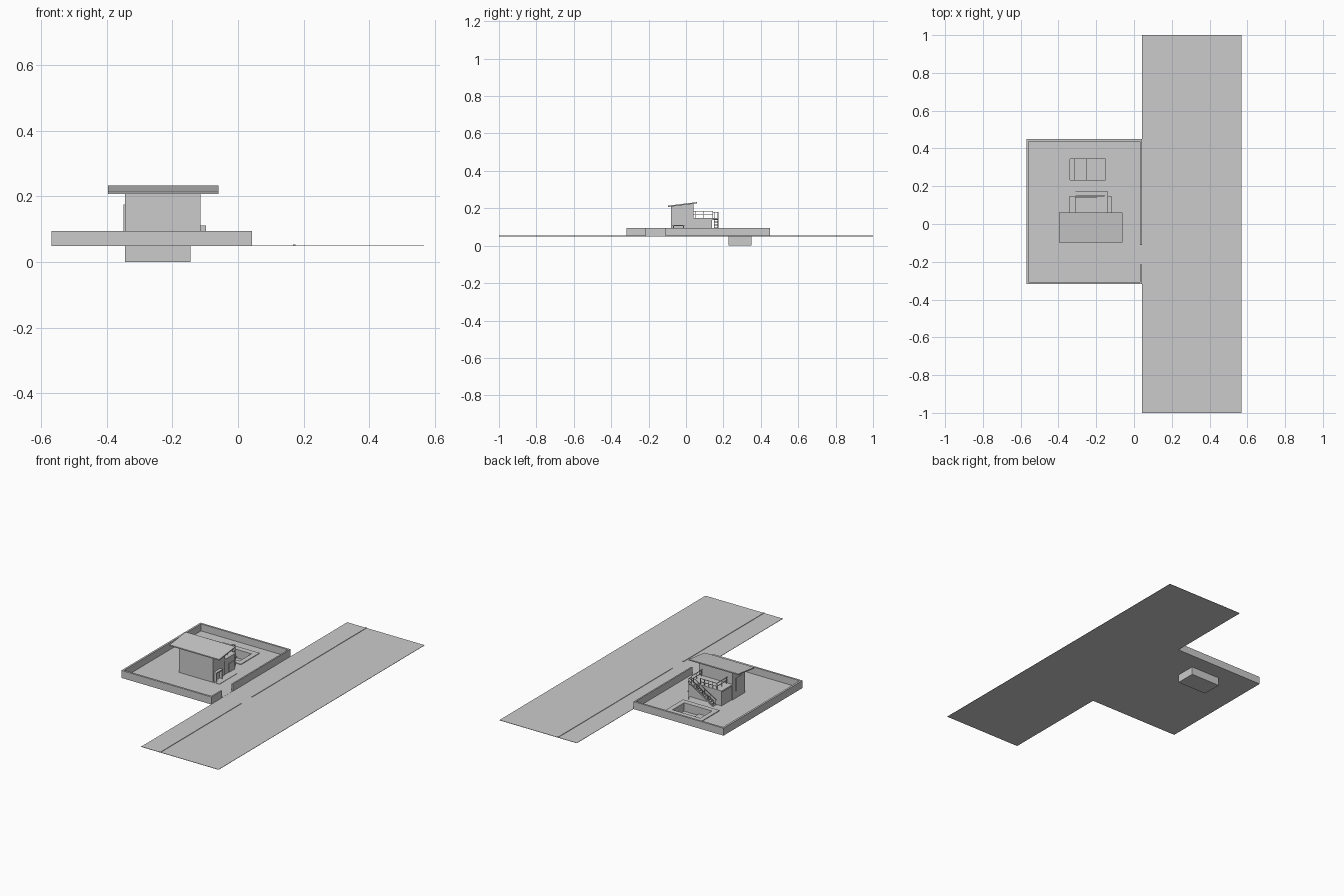
import bpy, bmesh

if "Cube" in bpy.data.objects:
    bpy.data.objects.remove(bpy.data.objects["Cube"], do_unlink=True)

grey = bpy.data.materials.new("plain grey")
grey.use_nodes = True
grey.diffuse_color = (0.6, 0.6, 0.6, 1)
grey.node_tree.nodes["Principled BSDF"].inputs["Base Color"].default_value = (0.6, 0.6, 0.6, 1)


def finish(name, bm):
    bmesh.ops.recalc_face_normals(bm, faces=bm.faces)
    mesh = bpy.data.meshes.new(name)
    bm.to_mesh(mesh)
    bm.free()
    mesh.materials.append(grey)
    obj = bpy.data.objects.new(name, mesh)
    bpy.context.collection.objects.link(obj)
    return obj


def boxes(name, *spans):
    """One object from boxes given as ((x0, x1), (y0, y1), (z0, z1))."""
    bm = bmesh.new()
    for span in spans:
        verts = bmesh.ops.create_cube(bm, size=1)["verts"]
        for v in verts:
            v.co = [(a + b) / 2 + c * (b - a) for c, (a, b) in zip(v.co, span)]
    return finish(name, bm)


def prism(name, axis, outline, lo, hi):
    """Extrude an outline along x or y."""
    bm = bmesh.new()
    place = (lambda p, t: (t, p[0], p[1])) if axis == "x" else (lambda p, t: (p[0], t, p[1]))
    face = bm.faces.new([bm.verts.new(place(p, lo)) for p in outline])
    new = bmesh.ops.extrude_face_region(bm, geom=[face])["geom"]
    for v in new:
        if isinstance(v, bmesh.types.BMVert):
            v.co[0 if axis == "x" else 1] = hi
    return finish(name, bm)


def ring(name, outer, inner, z):
    (x0, x1, y0, y1), (a0, a1, b0, b1) = outer, inner
    return boxes(name, ((x0, x1), (y0, b0), z), ((x0, x1), (b1, y1), z),
                 ((x0, a0), (b0, b1), z), ((a1, x1), (b0, b1), z))


G = 0.052                                  # ground height
yard = (-0.57, 0.042, -0.318, 0.45)
pool = (-0.34, -0.15, 0.232, 0.345)

# Road and kerb, broken at the gate
boxes("road", ((0.042, 0.568), (-1, 1), (0.049, 0.051)))
boxes("kerb", ((0.168, 0.175), (-1, -0.215), (0.05, 0.054)),
      ((0.168, 0.175), (-0.11, 1), (0.05, 0.054)))

# Yard ground with a pool opening
ring("yard_ground", yard, pool, (0.049, G))

# Boundary wall with gate gap
x0, x1, y0, y1 = yard
t, wz = 0.012, (0.049, 0.095)
boxes("boundary_wall", ((x0, x1), (y0, y0 + t), wz), ((x0, x1), (y1 - t, y1), wz),
      ((x0, x0 + t), (y0, y1), wz),
      ((x1 - 0.009, x1), (y0, -0.215), wz), ((x1 - 0.009, x1), (-0.11, y1), wz))

# Pool basin, inner steps and deck
ring("pool_walls", (-0.345, -0.145, 0.227, 0.35), pool, (0, G))
boxes("pool_floor", ((-0.345, -0.145), (0.227, 0.35), (0, 0.004)))
boxes("pool_steps", ((-0.34, -0.315), (0.232, 0.345), (0, 0.03)),
      ((-0.315, -0.25), (0.232, 0.345), (0, 0.014)))
ring("pool_deck", (-0.368, -0.12, 0.2, 0.38), pool, (G, 0.056))

# House body and single-slope roof
prism("house_body", "x", [(-0.08, 0.05), (0.04, 0.05), (0.04, 0.225), (-0.08, 0.209)],
      -0.345, -0.115)
prism("roof", "x", [(-0.097, 0.207), (0.06, 0.226), (0.06, 0.233), (-0.097, 0.214)],
      -0.397, -0.06)
boxes("side_window", ((-0.349, -0.345), (-0.05, 0.01), (0.095, 0.175)))
boxes("side_path", ((-0.115, -0.07), (-0.08, 0.09), (G, 0.054)))

# Entrance frame on the right side
ex = (-0.116, -0.097)
boxes("entrance_frame", (ex, (-0.07, -0.065), (0.05, 0.108)),
      (ex, (-0.015, -0.01), (0.05, 0.108)), (ex, (-0.072, -0.008), (0.105, 0.111)))
boxes("rear_door", ((-0.125, -0.116), (0.08, 0.13), (0.05, 0.105)))

# Lower rear room with terrace on top
boxes("rear_room", ((-0.34, -0.12), (0.04, 0.14), (0.05, 0.14)))
boxes("terrace_slab", ((-0.345, -0.116), (0.04, 0.146), (0.138, 0.147)))

# Terrace railing
spans = []
r = 0.0015
for x in (-0.31, -0.14):
    for y in (0.05, 0.095, 0.143):
        spans.append(((x - r, x + r), (y - r, y + r), (0.145, 0.186)))
    for z in (0.165, 0.184):
        spans.append(((x - r, x + r), (0.04, 0.143), (z - r, z + r)))
for i in range(1, 5):
    x = -0.31 + i * 0.028
    spans.append(((x - r, x + r), (0.143 - r, 0.143 + r), (0.145, 0.186)))
for z in (0.165, 0.184):
    spans.append(((-0.31, -0.195), (0.143 - r, 0.143 + r), (z - r, z + r)))
boxes("terrace_railing", *spans)

# Outside staircase with sloping stringers and handrails
steps, sx, rise = 12, -0.31, 0.095
run = 0.15 / steps
boxes("stair_treads", *[((sx + i * run, sx + (i + 1.1) * run), (0.15, 0.172),
                         (G + (i + 0.7) * rise / steps, G + (i + 1) * rise / steps))
                        for i in range(steps)])
boxes("stair_landing", ((-0.16, -0.138), (0.14, 0.172), (0.141, 0.147)))
for side, y in (("inner", 0.15), ("outer", 0.171)):
    prism(side + "_stringer", "y", [(sx, G), (sx + 0.012, G), (-0.155, 0.141), (-0.155, 0.149)],
          y - r, y + r)
    prism(side + "_handrail", "y", [(sx, 0.083), (-0.155, 0.177), (-0.155, 0.18), (sx, 0.086)],
          y - r, y + r)
    boxes(side + "_stair_posts", *[((x - r, x + r), (y - r, y + r),
          (G + (x - sx) * 0.6, 0.084 + (x - sx) * 0.6))
          for x in [sx + 0.002 + i * 0.038 for i in range(5)]])
boxes("landing_rail", ((-0.155, -0.138), (0.17, 0.173), (0.177, 0.18)),
      ((-0.141, -0.138), (0.143, 0.173), (0.177, 0.18)),
      ((-0.141, -0.138), (0.17, 0.173), (0.05, 0.18)))
